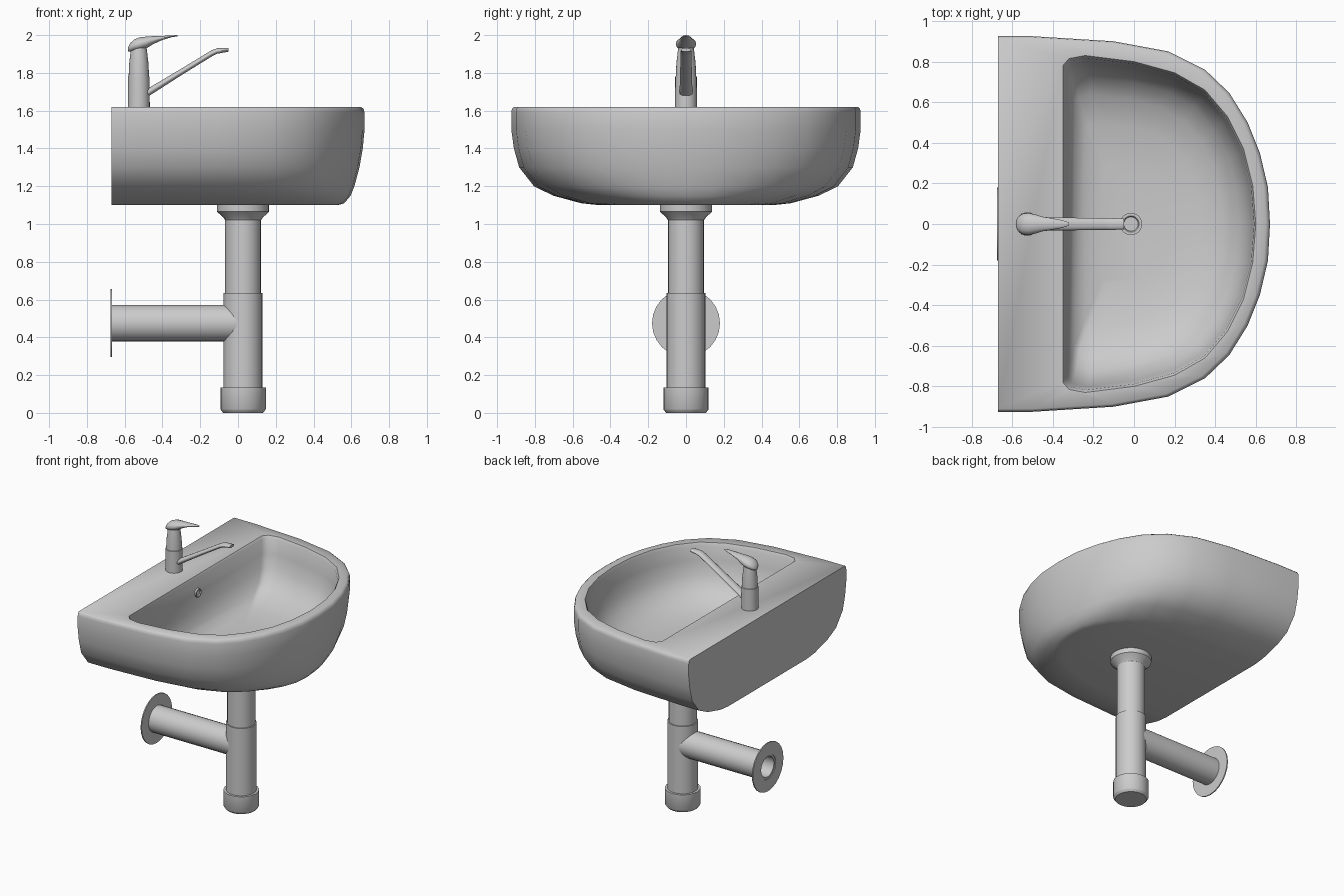
import bpy, bmesh, math
from mathutils import Vector

cube = bpy.data.objects.get("Cube")
if cube:
    bpy.data.objects.remove(cube, do_unlink=True)

grey = bpy.data.materials.new("light grey ceramic")
grey.use_nodes = True
COLOUR = (0.6, 0.6, 0.6, 1)
grey.diffuse_color = COLOUR
grey.node_tree.nodes["Principled BSDF"].inputs["Base Color"].default_value = COLOUR


def loft(name, rings, angle=35, loop=False):
    """Skin a list of equal-length rings; close the ends, or join last to first."""
    bm = bmesh.new()
    rows = [[bm.verts.new(p) for p in ring] for ring in rings]
    pairs = list(zip(rows, rows[1:]))
    if loop:
        pairs.append((rows[-1], rows[0]))
    else:
        bm.faces.new(rows[0])
        bm.faces.new(rows[-1])
    n = len(rows[0])
    for a, b in pairs:
        for i in range(n):
            j = (i + 1) % n
            bm.faces.new((a[i], a[j], b[j], b[i]))
    bmesh.ops.recalc_face_normals(bm, faces=bm.faces)
    mesh = bpy.data.meshes.new(name)
    bm.to_mesh(mesh)
    bm.free()
    mesh.materials.append(grey)
    obj = bpy.data.objects.new(name, mesh)
    bpy.context.collection.objects.link(obj)
    bpy.ops.object.select_all(action='DESELECT')
    obj.select_set(True)
    bpy.context.view_layer.objects.active = obj
    bpy.ops.object.shade_smooth_by_angle(angle=math.radians(angle))
    return obj


def ellipse(centre, u, v, n):
    c = Vector(centre)
    return [c + Vector(u) * math.cos(2 * math.pi * i / n) + Vector(v) * math.sin(2 * math.pi * i / n)
            for i in range(n)]


def upright(name, x, profile, n=24, loop=False):
    """Turned part on a vertical axis; profile is (radius, z)."""
    return loft(name, [ellipse((x, 0, z), (r, 0, 0), (0, r, 0), n) for r, z in profile], loop=loop)


def sideways(name, z, profile, n=24, loop=False):
    """Turned part on an axis along x; profile is (radius, x)."""
    return loft(name, [ellipse((x, 0, z), (0, r, 0), (0, 0, r), n) for r, x in profile], loop=loop)


def swept(name, sections, n=14):
    """Oval sections along x: (x, z, half width, half height)."""
    return loft(name, [ellipse((x, 0, z), (0, w, 0), (0, 0, h), n) for x, z, w, h in sections], 50)


def mirrored(half):
    return half + [(x, -y) for x, y in reversed(half[:-1])]


# Basin: D-shaped shell outside, rolled over the rim into the bowl
BACK, TOP = -0.67, 1.62
outer = mirrored([(BACK, 0.925), (-0.5, 0.925), (-0.1, 0.9), (0.17, 0.85), (0.35, 0.76), (0.47, 0.645),
                  (0.56, 0.5), (0.62, 0.35), (0.66, 0.18), (0.67, 0)])
inner = mirrored([(-0.35, 0.78), (-0.32, 0.815), (-0.24, 0.83), (0.0, 0.8), (0.2, 0.745), (0.35, 0.66),
                  (0.46, 0.53), (0.54, 0.37), (0.585, 0.19), (0.6, 0)])
shell = [(1.10, 0.895, 0.5), (1.11, 0.92, 0.6), (1.15, 0.945, 0.76), (1.2, 0.96, 0.87), (1.3, 0.98, 0.955),
         (1.4, 0.993, 0.985), (1.5, 1, 1), (1.59, 1, 1), (1.61, 0.996, 0.996), (TOP, 0.985, 0.985)]
rings = [[(BACK + (x - BACK) * sx, y * sy, z) for x, y in outer] for z, sx, sy in shell]
bowl = [(TOP, 1, 0), (1.6, 0.985, 0.005), (1.5, 0.965, 0.015), (1.4, 0.93, 0.025), (1.32, 0.87, 0.035),
        (1.26, 0.77, 0.045), (1.22, 0.6, 0.09), (1.2, 0.35, 0.17)]
rings += [[(-0.3 + (x + 0.3) * s + dx, y * s, z) for x, y in inner] for z, s, dx in bowl]
loft("basin", rings, 45)

# Drain and overflow fittings
upright("drain_ring", -0.015, [(0.055, 1.19), (0.055, 1.21), (0.04, 1.21), (0.035, 1.202), (0.01, 1.202)])
sideways("overflow_ring", 1.5, [(0.032, -0.36), (0.032, -0.322), (0.024, -0.322), (0.024, -0.335)], 16)

# Waste pipe below the basin
PIPE = 0.027
upright("basin_collar", PIPE, [(0.095, 1.02), (0.105, 1.035), (0.138, 1.065), (0.138, 1.11)])
upright("upper_pipe", PIPE, [(0.095, 0.6), (0.095, 1.06)])
upright("lower_pipe", PIPE, [(0.103, 0.1), (0.103, 0.635), (0.095, 0.635)])
upright("trap_cap", PIPE, [(0.105, 0), (0.115, 0.012), (0.12, 0.02), (0.12, 0.135), (0.1, 0.135)])

# Hollow branch to the wall, with its flange
sideways("wall_pipe", 0.475, [(0.075, -0.67), (0.097, -0.67), (0.097, 0.0), (0.075, 0.0)], loop=True)
sideways("wall_flange", 0.475, [(0.09, -0.675), (0.18, -0.675), (0.18, -0.667), (0.09, -0.667)], loop=True)

# Mixer tap
TAP = -0.525
upright("tap_body", TAP, [(0.058, 1.61), (0.057, 1.78), (0.054, 1.782), (0.051, 1.85), (0.044, 1.91), (0.04, 1.94)])
swept("tap_lever", [(-0.582, 1.924, 0.012, 0.01), (-0.572, 1.934, 0.034, 0.022), (-0.55, 1.946, 0.05, 0.032),
                    (-0.52, 1.953, 0.054, 0.036), (-0.485, 1.961, 0.047, 0.032), (-0.45, 1.973, 0.036, 0.022),
                    (-0.4, 1.985, 0.028, 0.011), (-0.35, 1.994, 0.018, 0.005), (-0.32, 1.997, 0.008, 0.003)])
swept("tap_spout", [(-0.52, 1.668, 0.034, 0.026), (-0.47, 1.7, 0.034, 0.022), (-0.3, 1.805, 0.031, 0.018),
                    (-0.14, 1.903, 0.029, 0.017), (-0.11, 1.916, 0.029, 0.015), (-0.05, 1.922, 0.027, 0.01)])
